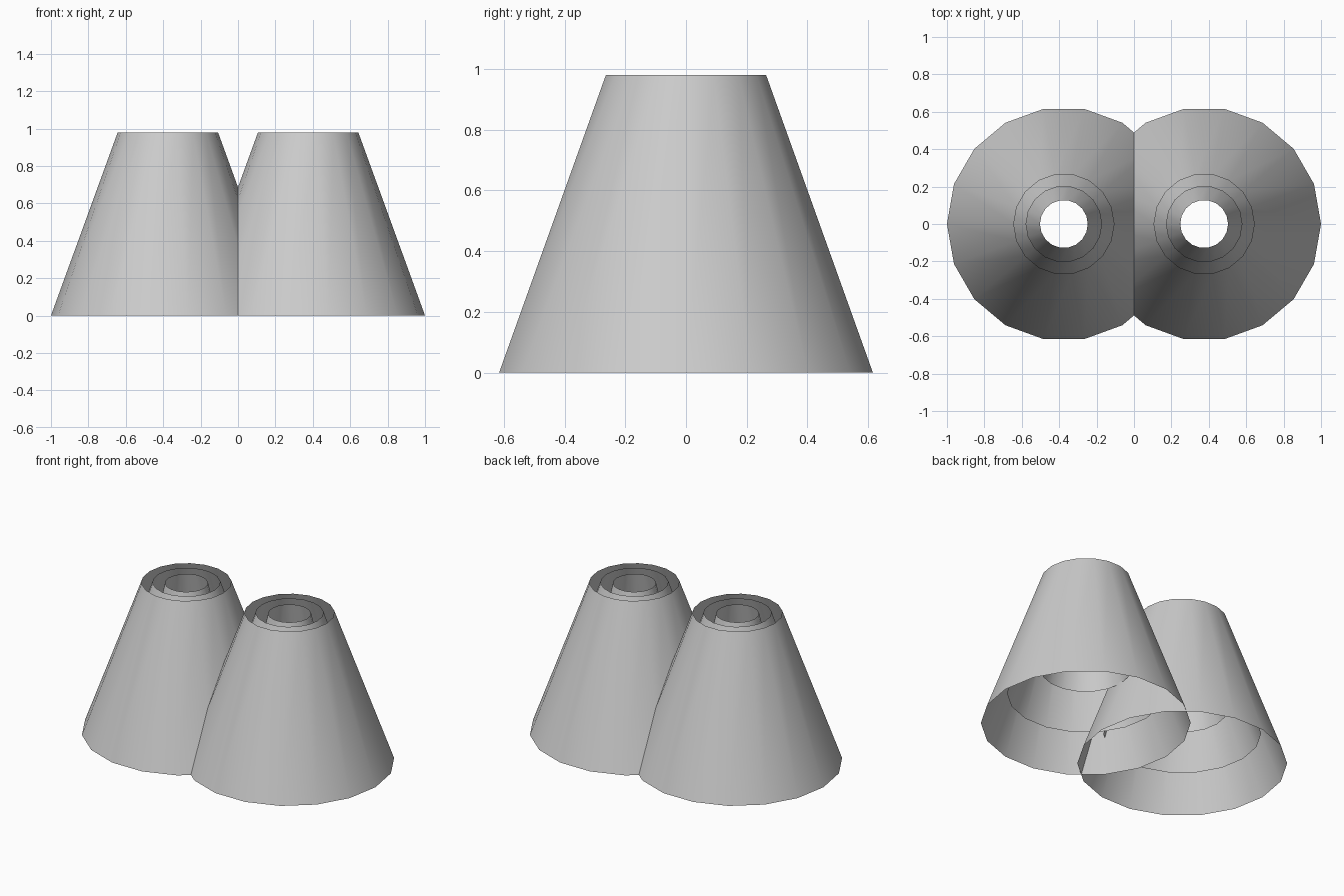
import bpy, bmesh
from math import cos, sin, tau, radians

if "Cube" in bpy.data.objects:
    bpy.data.objects.remove(bpy.data.objects["Cube"])

SIDES = 18


def open_cone(name, x, r_bottom, z_bottom, r_top, z_top):
    """Thin tapered shell, open at both ends."""
    bm = bmesh.new()
    rings = []
    for r, z in ((r_bottom, z_bottom), (r_top, z_top)):
        rings.append([bm.verts.new((x + r * cos(tau * i / SIDES),
                                    r * sin(tau * i / SIDES), z))
                      for i in range(SIDES)])
    low, high = rings
    for i in range(SIDES):
        j = (i + 1) % SIDES
        bm.faces.new((low[i], low[j], high[j], high[i]))
    mesh = bpy.data.meshes.new(name)
    bm.to_mesh(mesh)
    bm.free()
    obj = bpy.data.objects.new(name, mesh)
    bpy.context.collection.objects.link(obj)
    bpy.ops.object.select_all(action='DESELECT')
    obj.select_set(True)
    bpy.context.view_layer.objects.active = obj
    bpy.ops.object.shade_smooth_by_angle(angle=radians(30))
    return obj


# Two overlapping shades, each with three nested shells
for side, x in (("left", -0.375), ("right", 0.375)):
    open_cone(side + "_outer_shell", x, 0.625, 0.0, 0.268, 0.98)
    open_cone(side + "_middle_shell", x, 0.47, 0.205, 0.202, 0.98)
    open_cone(side + "_inner_shell", x, 0.27, 0.37, 0.128, 0.975)
